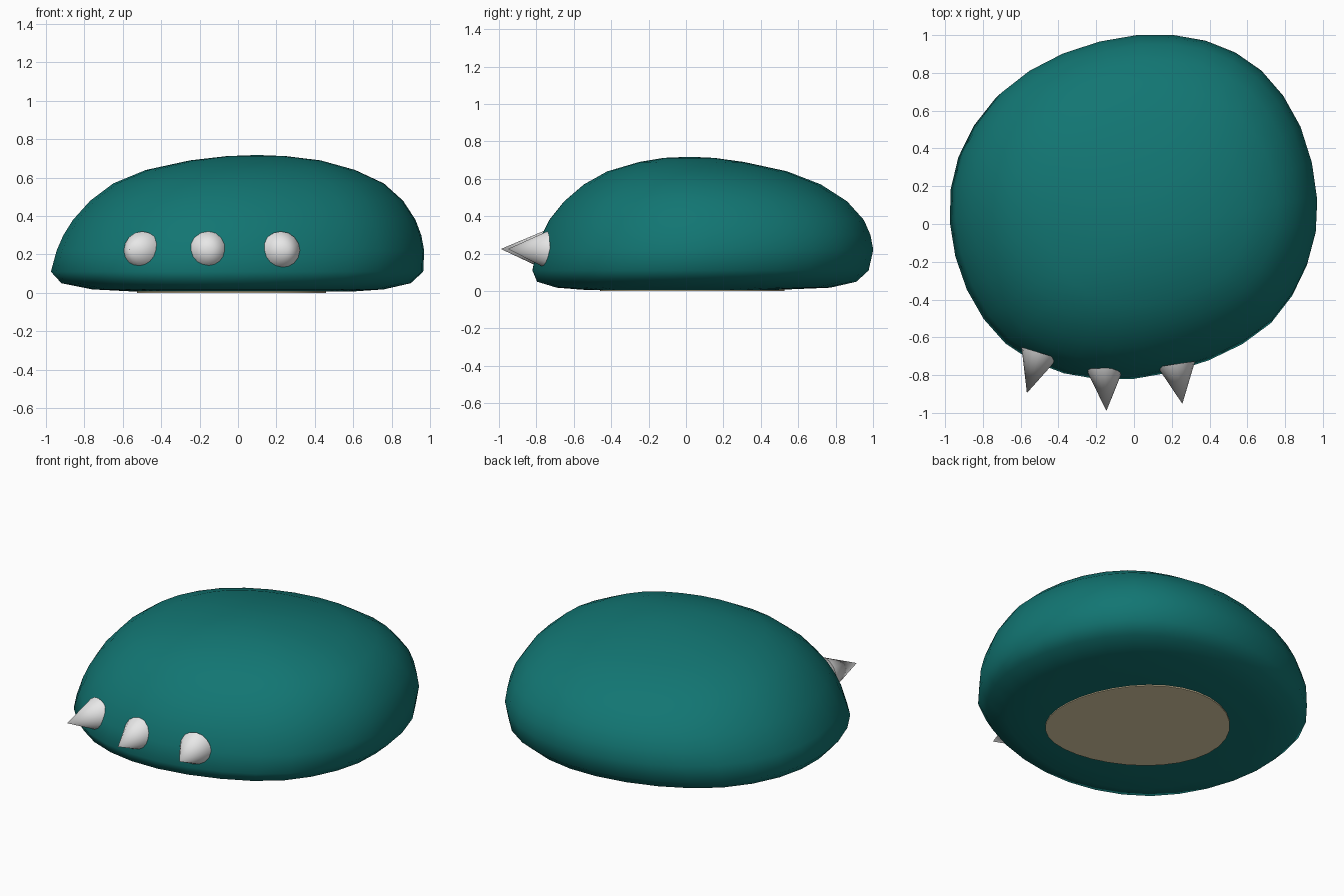
import bpy, bmesh, math
from mathutils import Vector

if "Cube" in bpy.data.objects:
    bpy.data.objects.remove(bpy.data.objects["Cube"])


def material(name, rgb):
    m = bpy.data.materials.new(name)
    m.diffuse_color = (*rgb, 1)
    m.use_nodes = True
    m.node_tree.nodes["Principled BSDF"].inputs["Base Color"].default_value = m.diffuse_color
    return m


TEAL = material("teal", (0.006, 0.18, 0.17))
CLAW = material("claw_white", (0.8, 0.8, 0.8))
SOLE = material("sole_beige", (0.82, 0.69, 0.43))


def finish(name, bm, mat, angle):
    bmesh.ops.recalc_face_normals(bm, faces=bm.faces)
    me = bpy.data.meshes.new(name)
    bm.to_mesh(me)
    bm.free()
    ob = bpy.data.objects.new(name, me)
    bpy.context.collection.objects.link(ob)
    me.materials.append(mat)
    bpy.ops.object.select_all(action='DESELECT')
    ob.select_set(True)
    bpy.context.view_layer.objects.active = ob
    bpy.ops.object.shade_smooth_by_angle(angle=math.radians(angle))
    return ob


# Lopsided round outline of the foot, seen from above
KEYS = [(0.97, 0.12), (0.88, 0.51), (0.67, 0.81), (0.37, 0.97), (0.0, 1.0),
        (-0.40, 0.90), (-0.73, 0.69), (-0.93, 0.37), (-0.975, 0.02),
        (-0.885, -0.34), (-0.68, -0.63), (-0.37, -0.79), (0.0, -0.82),
        (0.40, -0.72), (0.73, -0.52), (0.92, -0.21)]


def smooth_loop(keys):
    """Double the number of points with a closed Catmull-Rom curve."""
    k = [Vector(p) for p in keys]
    out = []
    for i in range(len(k)):
        a, b, c, d = (k[(i + j) % len(k)] for j in (-1, 0, 1, 2))
        out += [b, (9 * (b + c) - a - d) / 16]
    return out


OUTLINE = [((p.x + 0.0025) / 0.9725, (p.y - 0.09) / 0.91)
           for p in smooth_loop(KEYS)]

# Height, x range and y range of each level of the foot
LEVELS = [(0.004, -0.25, 0.30, -0.30, 0.25),
          (0.007, -0.55, 0.60, -0.55, 0.50),
          (0.018, -0.76, 0.76, -0.69, 0.77),
          (0.05, -0.92, 0.90, -0.795, 0.91),
          (0.11, -0.975, 0.965, -0.82, 0.975),
          (0.22, -0.945, 0.97, -0.80, 1.0),
          (0.30, -0.91, 0.955, -0.77, 0.985),
          (0.38, -0.86, 0.925, -0.73, 0.95),
          (0.48, -0.77, 0.86, -0.65, 0.86),
          (0.57, -0.65, 0.76, -0.545, 0.72),
          (0.64, -0.48, 0.61, -0.42, 0.54),
          (0.69, -0.25, 0.43, -0.25, 0.31),
          (0.712, -0.06, 0.25, -0.12, 0.15)]

# Foot body
bm = bmesh.new()
rings = []
for z, x0, x1, y0, y1 in LEVELS:
    rings.append([bm.verts.new(((x0 + x1) / 2 + u * (x1 - x0) / 2,
                                (y0 + y1) / 2 + v * (y1 - y0) / 2, z))
                  for u, v in OUTLINE])
n = len(OUTLINE)
for lo, hi in zip(rings, rings[1:]):
    for i in range(n):
        j = (i + 1) % n
        bm.faces.new((lo[i], lo[j], hi[j], hi[i]))
bm.faces.new(rings[0])
top = bm.verts.new((0.1, 0.02, 0.718))
for i in range(n):
    bm.faces.new((rings[-1][i], rings[-1][(i + 1) % n], top))
finish("foot_body", bm, TEAL, 80)

# Egg-shaped sole plate, long axis on the diagonal
bm = bmesh.new()
plate = []
for i in range(32):
    a = 2 * math.pi * i / 32
    r = 0.02 + 0.53 * math.cos(a)
    d = 0.455 * math.sin(a) * (1 + 0.12 * math.cos(a))
    plate.append(bm.verts.new(((d - r) / math.sqrt(2), (d + r) / math.sqrt(2), 0)))
face = bm.faces.new(plate)
ext = bmesh.ops.extrude_face_region(bm, geom=[face])
for v in ext["geom"]:
    if isinstance(v, bmesh.types.BMVert):
        v.co.z = 0.008
finish("sole", bm, SOLE, 30)

# Claws: base centre and tip
for i, (base, tip) in enumerate([((-0.50, -0.683, 0.22), (-0.567, -0.895, 0.225)),
                                 ((-0.154, -0.765, 0.22), (-0.146, -0.99, 0.225)),
                                 ((0.224, -0.743, 0.22), (0.256, -0.952, 0.225))]):
    base, tip = Vector(base), Vector(tip)
    axis = tip - base
    bm = bmesh.new()
    bmesh.ops.create_cone(bm, cap_ends=True, segments=16, radius1=0.1,
                          radius2=0, depth=axis.length)
    bmesh.ops.remove_doubles(bm, verts=bm.verts, dist=0.0001)
    rot = axis.to_track_quat('Z', 'Y')
    for v in bm.verts:
        v.co = rot @ v.co + (base + tip) / 2
    finish(f"claw_{i + 1}", bm, CLAW, 50)
